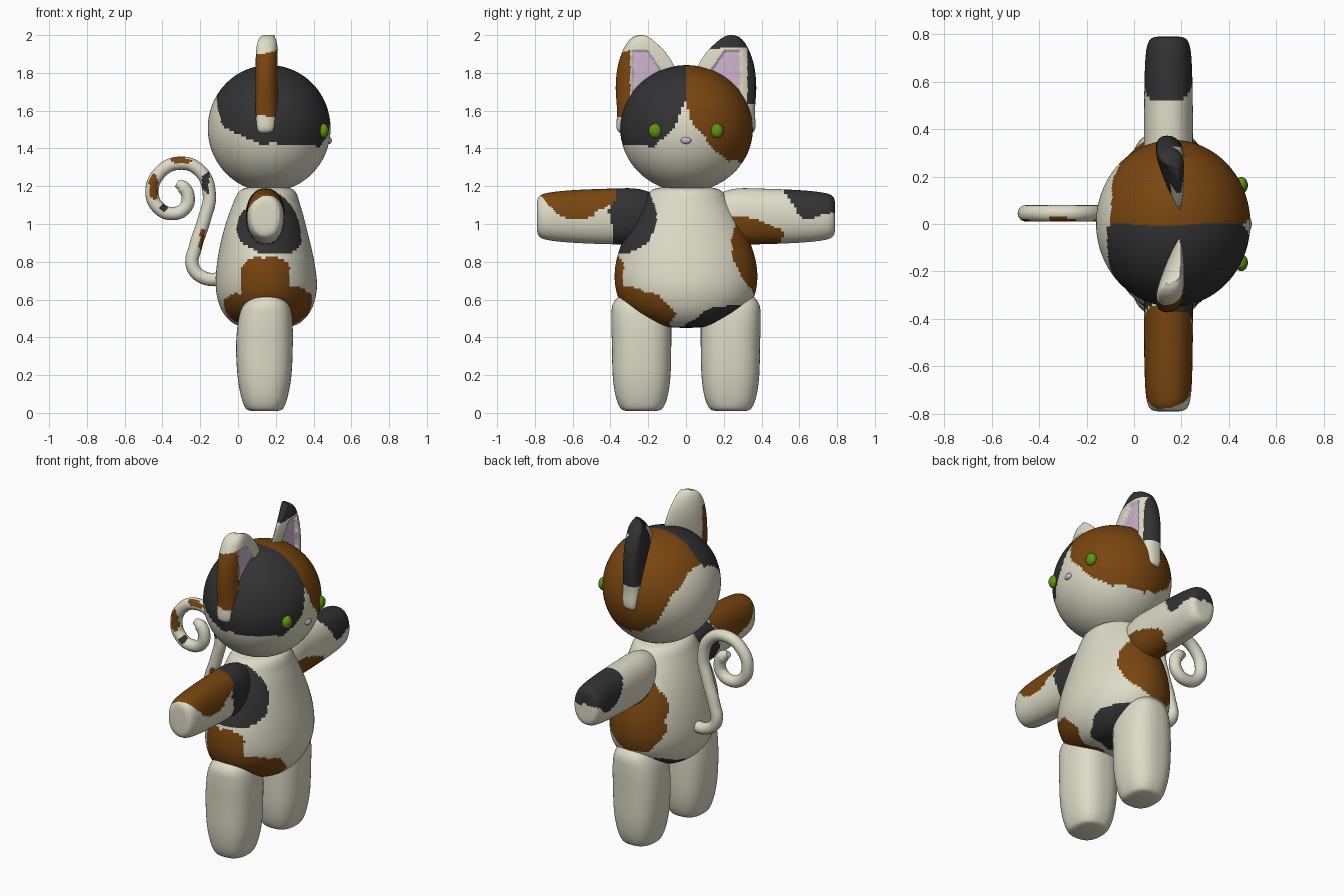
import bpy, bmesh, math
from mathutils import Vector, noise

cube = bpy.data.objects.get("Cube")
if cube:
    bpy.data.objects.remove(cube)

CREAM, BROWN, BLACK, GREEN, PINK = range(5)


def material(name, colour):
    mat = bpy.data.materials.new(name)
    mat.use_nodes = True
    mat.diffuse_color = (*colour, 1)
    shader = mat.node_tree.nodes["Principled BSDF"]
    shader.inputs["Base Color"].default_value = (*colour, 1)
    shader.inputs["Roughness"].default_value = 0.8
    return mat


MATERIALS = [material("cream fur", (0.73, 0.71, 0.57)),
             material("brown fur", (0.19, 0.06, 0.005)),
             material("black fur", (0.032, 0.032, 0.034)),
             material("green eye", (0.12, 0.29, 0.005)),
             material("pink skin", (0.63, 0.46, 0.63))]


def finish(obj, rule):
    """Smooth shading, and a colour for each face chosen by its place and normal."""
    for mat in MATERIALS:
        obj.data.materials.append(mat)
    for face in obj.data.polygons:
        face.use_smooth = True
        face.material_index = rule(face.center, face.normal)
    return obj


def add_mesh(name, bm, rule):
    bmesh.ops.recalc_face_normals(bm, faces=bm.faces)
    mesh = bpy.data.meshes.new(name)
    bm.to_mesh(mesh)
    bm.free()
    obj = bpy.data.objects.new(name, mesh)
    bpy.context.collection.objects.link(obj)
    return finish(obj, rule)


def ellipsoid(name, centre, radii, rule, detail=24):
    bm = bmesh.new()
    bmesh.ops.create_uvsphere(bm, u_segments=detail * 2, v_segments=detail, radius=1)
    for v in bm.verts:
        v.co = Vector(c + r * k for c, r, k in zip(centre, radii, v.co))
    return add_mesh(name, bm, rule)


def smooth_stations(stations, steps):
    """Catmull-Rom resampling of the cross-sections."""
    pts = [Vector(s) for s in stations]
    pts = [pts[0]] + pts + [pts[-1]]
    for a, b, c, d in zip(pts, pts[1:], pts[2:], pts[3:]):
        for i in range(steps):
            t = i / steps
            yield (2 * b + (c - a) * t + (2 * a - 5 * b + 4 * c - d) * t * t
                   + (3 * b - a - 3 * c + d) * t ** 3) / 2
    yield pts[-1]


def loft(name, stations, place, rule, power=2.0, sides=80, steps=8):
    """Skin over superellipse sections (t, u, v, ru, rv); place maps them to space."""
    bm = bmesh.new()
    rings = []
    for t, u, v, ru, rv in smooth_stations(stations, steps):
        ring = []
        for i in range(sides):
            angle = math.tau * i / sides
            a, b = (math.copysign(abs(k) ** (2 / power), k)
                    for k in (math.cos(angle), math.sin(angle)))
            ring.append(bm.verts.new(place(t, u, v, ru * a, rv * b, b)))
        rings.append(ring)
    for low, high in zip(rings, rings[1:]):
        for i in range(sides):
            j = (i + 1) % sides
            bm.faces.new((low[i], low[j], high[j], high[i]))
    bm.faces.new(rings[0])
    bm.faces.new(rings[-1])
    return add_mesh(name, bm, rule)


def curve(t, points):
    """Piecewise linear patch border."""
    if t <= points[0][0]:
        return points[0][1]
    for (a, p), (b, q) in zip(points, points[1:]):
        if t <= b:
            return p + (q - p) * (t - a) / (b - a)
    return points[-1][1]


def wobble(p, amount=0.02):
    return p + noise.noise_vector(p * 9) * amount


def patches(*blobs):
    """Rule giving irregular patches: (colour, centre, radii)."""
    def rule(p, n):
        q = wobble(p, 0.03)
        for colour, centre, radii in blobs:
            if sum(((a - b) / r) ** 2 for a, b, r in zip(q, centre, radii)) < 1:
                return colour
        return CREAM
    return rule


def plain(colour):
    return lambda p, n: colour


# Head with a brown half and a black half over a cream muzzle
def head_rule(p, n):
    x, y, z = wobble(p, 0.012)
    if y > 0:
        front = [(0, 1.66), (.03, 1.53), (.09, 1.47), (.15, 1.4), (.23, 1.33), (.35, 1.32)]
        back = [(-.11, 1.78), (-.08, 1.6), (0, 1.42), (.1, 1.34)]
        colour = BROWN
    else:
        front = [(0, 1.66), (.03, 1.6), (.06, 1.52), (.11, 1.45), (.17, 1.41), (.35, 1.43)]
        back = [(-.13, 1.68), (-.08, 1.51), (0, 1.47), (.13, 1.42)]
        colour = BLACK
    border = curve(abs(y), front) if x > 0.17 else curve(x, back)
    return colour if z > border and x > -0.11 else CREAM


ellipsoid("head", (.165, .003, 1.506), (.325, .351, .335), head_rule, 72)

# Pear-shaped body
loft("body",
     [(.45, .15, 0, .02, .02), (.46, .15, 0, .14, .15), (.5, .15, 0, .205, .25),
      (.57, .15, 0, .248, .335), (.67, .15, 0, .268, .374), (.8, .147, 0, .257, .37),
      (.95, .145, 0, .225, .32), (1.1, .15, 0, .18, .24), (1.18, .155, 0, .14, .18),
      (1.2, .155, 0, .05, .06)],
     lambda t, u, v, du, dv, b: (u + du, v + dv, t),
     patches((BLACK, (.18, -.27, 1.0), (.18, .17, .19)),
             (BROWN, (.17, -.22, .55), (.28, .22, .13)),
             (BROWN, (.14, -.37, .69), (.14, .14, .14)),
             (BLACK, (.18, .22, .47), (.3, .25, .11)),
             (BROWN, (.13, .35, .83), (.22, .2, .22))),
     sides=144, steps=10)

# Limbs and ears, one of each per side
LEG = [(.01, .14, .235, .07, .08), (.025, .14, .235, .1, .112), (.09, .14, .235, .124, .138),
       (.2, .14, .235, .143, .153), (.36, .14, .235, .15, .157), (.5, .145, .237, .142, .158),
       (.58, .15, .235, .118, .15), (.63, .15, .22, .07, .11), (.65, .15, .2, .02, .03)]
ARM = [(.12, .145, 1.04, .07, .1), (.25, .145, 1.04, .1, .145), (.4, .145, 1.04, .103, .147),
       (.6, .145, 1.04, .101, .139), (.72, .145, 1.04, .095, .127), (.77, .145, 1.04, .082, .112),
       (.787, .145, 1.04, .06, .085), (.79, .145, 1.04, .02, .03)]
EAR = [(1.47, .14, .29, .03, .03), (1.5, .14, .28, .065, .085), (1.6, .14, .25, .08, .115),
       (1.72, .14, .22, .08, .152), (1.82, .14, .212, .08, .152), (1.9, .14, .222, .077, .12),
       (1.96, .14, .235, .066, .076), (1.99, .14, .24, .045, .04), (2.0, .14, .24, .015, .012)]

ARM_RULES = {1: patches((BLACK, (.12, .68, 1.15), (.2, .16, .14)),
                        (BROWN, (.2, .33, .94), (.14, .18, .1))),
             -1: patches((BLACK, (.16, -.25, 1.03), (.2, .16, .22)),
                         (BROWN, (.13, -.56, 1.14), (.2, .21, .15)))}


def inner_ear(y, z):
    """True inside the hollow of the ear."""
    return z < 1.915 and 0.2 - (1.91 - z) * 0.7 < y < 0.285


def ear_rule(side):
    def rule(p, n):
        y = abs(p.y)
        if n.x > 0.3 and inner_ear(y, p.z):
            return PINK
        x, _, z = wobble(p)
        if side > 0:
            outer = z > 1.63 and (x < 0.155 or y > 0.325)
            return BLACK if y > 0.13 and (outer or z > 1.93) else CREAM
        return BROWN if y > 0.295 and 1.57 < z < 1.91 and x > 0.07 else CREAM
    return rule


for side, label in ((1, "left"), (-1, "right")):

    def ear_place(t, u, v, du, dv, b, side=side):
        # The ear thins to an edge near the crown and is hollow in front
        y = v + dv
        x = 0.205 + (u + du - 0.205) * (0.6 + 0.4 * b)
        if du > 0 and inner_ear(y, t):
            x -= 0.02
        return (x, side * y, t)

    loft("leg_" + label, LEG,
         lambda t, u, v, du, dv, b: (u + du, side * (v + dv), t), plain(CREAM), power=2.5)
    loft("arm_" + label, ARM,
         lambda t, u, v, du, dv, b: (u + du, side * t, v + dv), ARM_RULES[side],
         power=2.2, steps=12)
    loft("ear_" + label, EAR, ear_place, ear_rule(side), power=2.3, sides=112, steps=10)
    ellipsoid("eye_" + label, (.452, side * .163, 1.493), (.028, .035, .039), plain(GREEN))

ellipsoid("nose", (.483, 0, 1.442), (.014, .028, .018), plain(PINK))

# Curled tail swept along a path
PATH = [(-.07, .71), (-.18, .715), (-.24, .775), (-.225, .88), (-.18, 1.02), (-.152, 1.16),
        (-.2, 1.28), (-.31, 1.322), (-.42, 1.265), (-.455, 1.16), (-.42, 1.085), (-.35, 1.055),
        (-.28, 1.085), (-.265, 1.15), (-.29, 1.195), (-.325, 1.215)]
data = bpy.data.curves.new("tail", "CURVE")
data.dimensions = "3D"
data.bevel_depth = 0.035
data.bevel_resolution = 6
data.resolution_u = 10
data.use_fill_caps = True
spline = data.splines.new("BEZIER")
spline.bezier_points.add(len(PATH) - 1)
for point, (x, z) in zip(spline.bezier_points, PATH):
    point.co = (x, 0.045, z)
    point.handle_left_type = point.handle_right_type = "AUTO"
spline.bezier_points[-1].radius = 0.55
tail = bpy.data.objects.new("tail", data)
bpy.context.collection.objects.link(tail)
bpy.ops.object.select_all(action="DESELECT")
tail.select_set(True)
bpy.context.view_layer.objects.active = tail
bpy.ops.object.convert(target="MESH")
finish(bpy.context.object,
       patches((BROWN, (-.45, .01, 1.2), (.025, .03, .07)),
               (BROWN, (-.3, .01, 1.33), (.07, .03, .02)),
               (BLACK, (-.16, .01, 1.22), (.02, .03, .06)),
               (BROWN, (-.19, .01, .92), (.025, .03, .07)),
               (BLACK, (-.4, .01, 1.08), (.025, .03, .025))))
